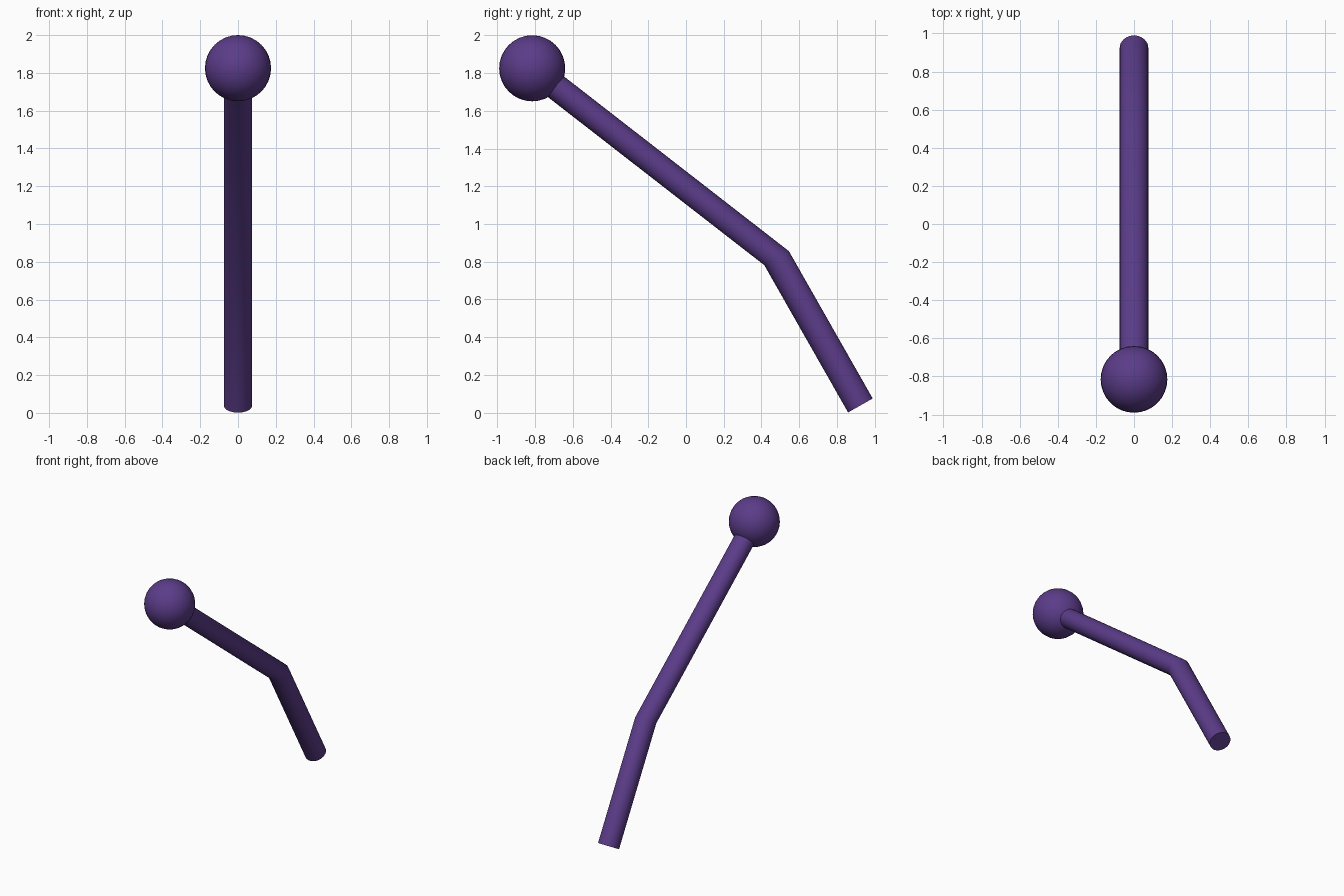
import bpy, bmesh, math
from mathutils import Matrix, Vector

if "Cube" in bpy.data.objects:
    bpy.data.objects.remove(bpy.data.objects["Cube"])

mat = bpy.data.materials.new("purple")
mat.diffuse_color = (0.105, 0.045, 0.25, 1)
mat.use_nodes = True
mat.node_tree.nodes["Principled BSDF"].inputs["Base Color"].default_value = mat.diffuse_color

KNOB = Vector((0, -0.815, 1.825))
FOOT = Vector((0, 0.924, 0.0385))
BEND = Vector((0, 0.48, 0.819))


def finish(obj):
    obj.data.materials.append(mat)
    bpy.context.view_layer.objects.active = obj
    obj.select_set(True)
    bpy.ops.object.shade_smooth_by_angle(angle=math.radians(40))
    obj.select_set(False)


# Bent rod: a disc square to the lower leg, extruded to the bend and into the knob
bm = bmesh.new()
tilt = (BEND - FOOT).to_track_quat('Z', 'X').to_matrix().to_4x4()
ring = bmesh.ops.create_circle(bm, cap_ends=False, segments=32, radius=0.075,
                               matrix=Matrix.Translation(FOOT) @ tilt)
edges = list(bm.edges)
bmesh.ops.contextual_create(bm, geom=edges)
for step in (BEND - FOOT, KNOB - BEND):
    out = bmesh.ops.extrude_edge_only(bm, edges=edges)["geom"]
    verts = [g for g in out if isinstance(g, bmesh.types.BMVert)]
    edges = [g for g in out if isinstance(g, bmesh.types.BMEdge)
             and all(v in verts for v in g.verts)]
    bmesh.ops.translate(bm, verts=verts, vec=step)
bmesh.ops.contextual_create(bm, geom=edges)
bmesh.ops.recalc_face_normals(bm, faces=bm.faces)
mesh = bpy.data.meshes.new("bent_rod")
bm.to_mesh(mesh)
bm.free()
rod = bpy.data.objects.new("bent_rod", mesh)
bpy.context.collection.objects.link(rod)
finish(rod)

# Ball knob at the top end
bpy.ops.mesh.primitive_uv_sphere_add(segments=32, ring_count=16, radius=0.175, location=KNOB)
knob = bpy.context.object
knob.name = "ball_knob"
finish(knob)
